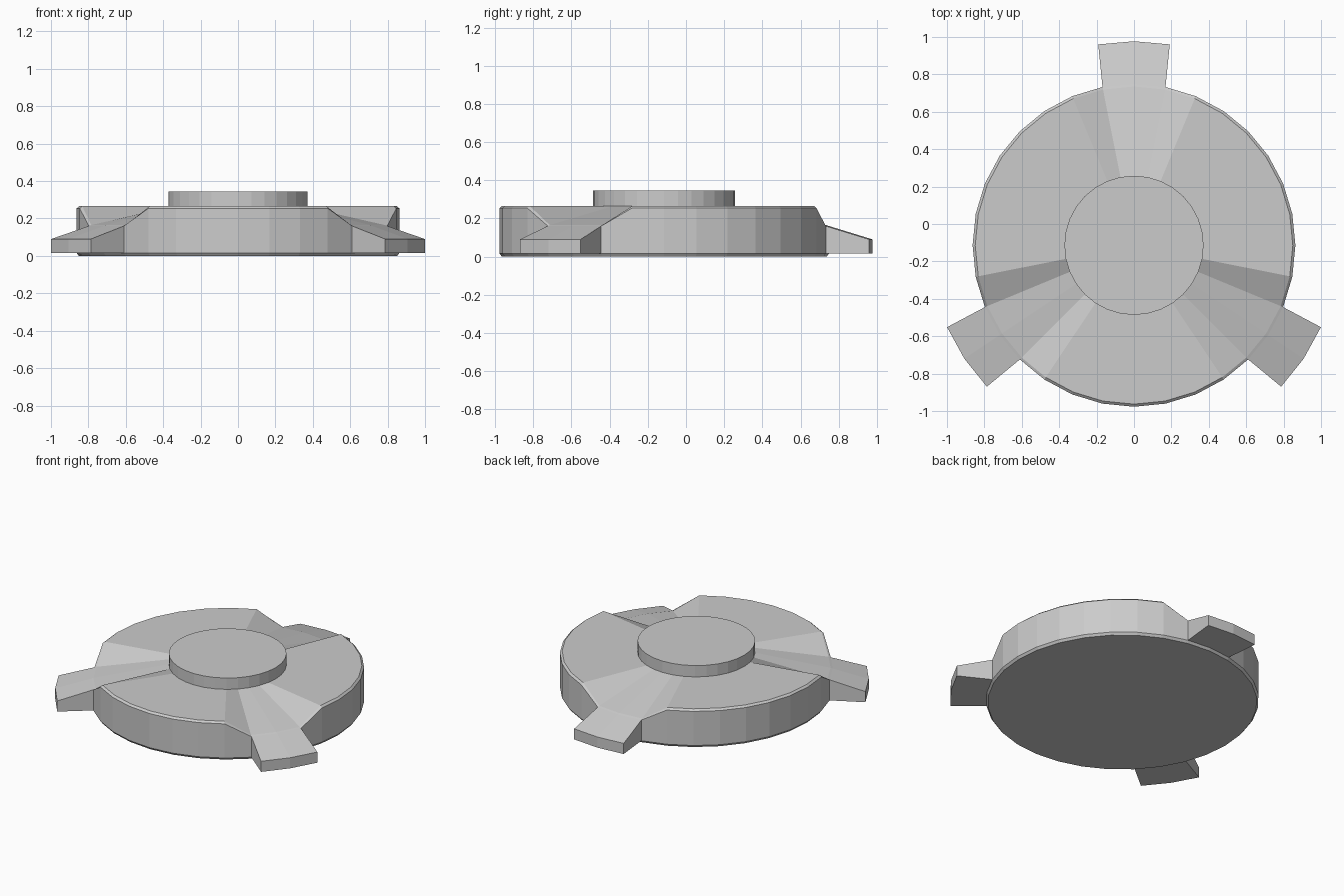
import bpy, bmesh
from math import cos, sin, radians

if "Cube" in bpy.data.objects:
    bpy.data.objects.remove(bpy.data.objects["Cube"])

CY = -0.114            # disc centre on y
N = 32                 # sides of the disc
STEP = 360 / N
TABS = (0, 11, 21)     # spoke index of each tab, counted from the back
R = 0.863


def dist(k):
    """Number of spokes to the nearest tab."""
    return min(min((k - t) % N, (t - k) % N) for t in TABS)


def point(r, deg, z):
    a = radians(90 + deg)
    return (r * cos(a), CY + r * sin(a), z)


bm = bmesh.new()

# Disc rings: the rim dips to z = 0.16 where a tab leaves the disc
def ring(r, z, dip=None):
    return [bm.verts.new(point(r, k * STEP, dip if dip and dist(k) < 2 else z))
            for k in range(N)]


rings = [
    ring(0.372, 0.266),
    ring(0.849, 0.266, 0.165),
    ring(R, 0.254, 0.16),
    ring(R, 0.016),
    ring(0.851, 0.0),
]
tab_segments = {(t + d) % N for t in TABS for d in (-1, 0)}
for i, (a, b) in enumerate(zip(rings, rings[1:])):
    for k in range(N):
        if i == 2 and k in tab_segments:
            continue               # tab grows from this part of the wall
        n = (k + 1) % N
        bm.faces.new((a[k], b[k], b[n], a[n]))
bm.faces.new(rings[0])
bm.faces.new(rings[-1])

# Tabs: sloping tops, flat bottoms, slightly rounded tips
for t in TABS:
    idx = [(t + d) % N for d in (-1, 0, 1)]
    angles = [t * STEP + d * 10.1 for d in (-1, 0, 1)]
    root_top = [rings[2][k] for k in idx]
    root_low = [rings[3][k] for k in idx]
    tip_top = [bm.verts.new(point(1.091, a, 0.09)) for a in angles]
    tip_low = [bm.verts.new(point(1.091, a, 0.016)) for a in angles]
    loops = [root_top, tip_top, tip_low, root_low]
    for a, b in zip(loops, loops[1:]):
        for j in (0, 1):
            bm.faces.new((a[j], b[j], b[j + 1], a[j + 1]))
    for j in (0, 2):
        bm.faces.new([l[j] for l in loops])

bmesh.ops.recalc_face_normals(bm, faces=bm.faces[:])
mesh = bpy.data.meshes.new("disc_with_tabs")
bm.to_mesh(mesh)
bm.free()
bpy.context.collection.objects.link(bpy.data.objects.new("disc_with_tabs", mesh))

# Raised centre hub
bpy.ops.mesh.primitive_cylinder_add(vertices=N, radius=0.372, depth=0.145,
                                    location=(0, CY, 0.2725))
bpy.context.object.name = "centre_hub"
